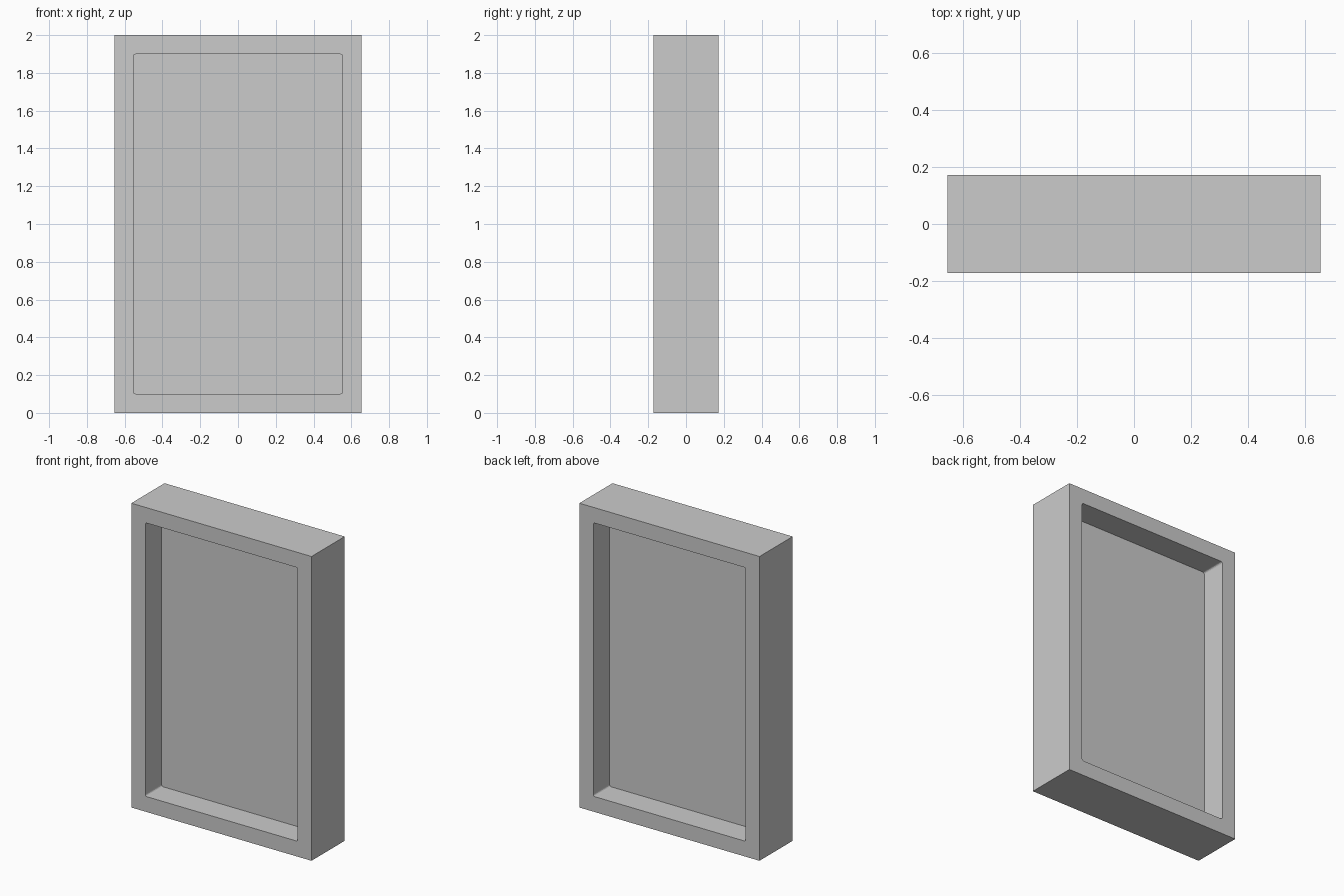
import bpy, bmesh
from math import sin, cos, pi
from mathutils import Matrix

if "Cube" in bpy.data.objects:
    bpy.data.objects.remove(bpy.data.objects["Cube"])

W, H, D = 0.655, 1.0, 0.172      # half width, half height, half depth
BORDER, R = 0.101, 0.012         # frame border width, opening corner radius


def rounded_rect(w, h, r=0, steps=3):
    """Points around a rectangle, with optional rounded corners."""
    if r == 0:
        return [(w, h), (-w, h), (-w, -h), (w, -h)]
    pts = []
    for k, (sx, sz) in enumerate([(1, 1), (-1, 1), (-1, -1), (1, -1)]):
        for i in range(steps + 1):
            a = pi / 2 * (k + i / steps)
            pts.append((sx * (w - r) + r * cos(a), sz * (h - r) + r * sin(a)))
    return pts


def extruded(name, outlines, half_depth):
    """Filled outlines (inner ones cut holes), extruded along y and raised onto z = 0."""
    curve = bpy.data.curves.new(name, 'CURVE')
    curve.dimensions = '2D'
    curve.fill_mode = 'BOTH'
    curve.extrude = half_depth
    for pts in outlines:
        spline = curve.splines.new('POLY')
        spline.points.add(len(pts) - 1)
        for p, (x, z) in zip(spline.points, pts):
            p.co = (x, z, 0, 1)
        spline.use_cyclic_u = True
    temp = bpy.data.objects.new(name + "_outline", curve)
    bpy.context.collection.objects.link(temp)
    deps = bpy.context.evaluated_depsgraph_get()
    mesh = bpy.data.meshes.new_from_object(temp.evaluated_get(deps))
    bpy.data.objects.remove(temp)

    bm = bmesh.new()
    bm.from_mesh(mesh)
    bmesh.ops.remove_doubles(bm, verts=bm.verts, dist=1e-5)
    bmesh.ops.transform(bm, verts=bm.verts,
                        matrix=Matrix.Translation((0, 0, H)) @ Matrix.Rotation(pi / 2, 4, 'X'))
    bmesh.ops.recalc_face_normals(bm, faces=bm.faces)
    for f in bm.faces:
        f.smooth = False
    bm.to_mesh(mesh)
    bm.free()
    mesh.name = name
    obj = bpy.data.objects.new(name, mesh)
    bpy.context.collection.objects.link(obj)
    return obj


opening = rounded_rect(W - BORDER, H - BORDER, R)

# Deep rectangular frame with a slightly rounded opening
extruded("frame", [rounded_rect(W, H), opening], D)

# Thin pane in the middle of the frame depth, recessed on both sides
extruded("pane", [opening], 0.002)
